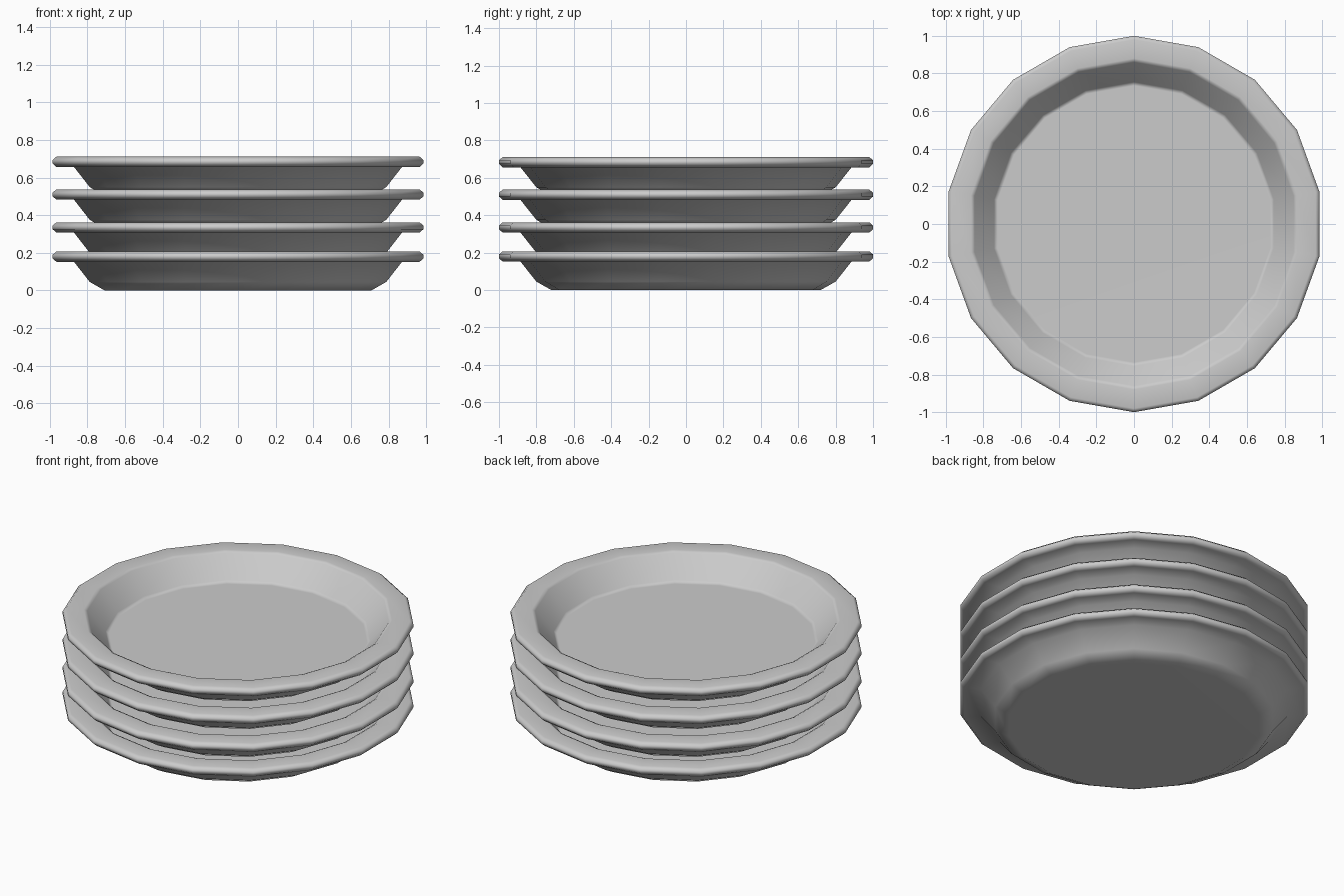
import bpy, bmesh, math

old = bpy.data.objects.get("Cube")
if old:
    bpy.data.objects.remove(old, do_unlink=True)

SIDES = 18

# One plain glaze for the whole stack
glaze = bpy.data.materials.new("light_grey_glaze")
glaze.use_nodes = True
colour = (0.6, 0.6, 0.6, 1)
glaze.diffuse_color = colour
glaze.node_tree.nodes["Principled BSDF"].inputs["Base Color"].default_value = colour

# Radius and height, from the underside out round the rim and into the bowl
PROFILE = [
    (0.72, 0.0), (0.80, 0.045), (0.885, 0.152), (0.98, 0.152),
    (1.0, 0.17), (1.0, 0.19), (0.98, 0.207),
    (0.88, 0.207), (0.86, 0.197), (0.755, 0.075), (0.735, 0.06),
]


def make_plate(name, z):
    bm = bmesh.new()
    rings = []
    for radius, height in PROFILE:
        ring = []
        for i in range(SIDES):
            a = math.pi / 2 + math.tau * i / SIDES
            ring.append(bm.verts.new((radius * math.cos(a), radius * math.sin(a), height)))
        rings.append(ring)
    # Walls and rim
    for low, high in zip(rings, rings[1:]):
        for i in range(SIDES):
            j = (i + 1) % SIDES
            bm.faces.new((low[i], low[j], high[j], high[i]))
    # Underside and bowl floor
    bm.faces.new(rings[0][::-1])
    bm.faces.new(rings[-1])
    bmesh.ops.recalc_face_normals(bm, faces=bm.faces[:])
    mesh = bpy.data.meshes.new(name)
    bm.to_mesh(mesh)
    bm.free()
    mesh.materials.append(glaze)
    plate = bpy.data.objects.new(name, mesh)
    plate.location.z = z
    bpy.context.collection.objects.link(plate)
    # Soft bevels, with flat areas kept flat
    bpy.ops.object.select_all(action="DESELECT")
    plate.select_set(True)
    bpy.context.view_layer.objects.active = plate
    bpy.ops.object.shade_smooth_by_angle(angle=math.radians(65))
    weighted = plate.modifiers.new("flat_area_normals", "WEIGHTED_NORMAL")
    weighted.keep_sharp = True


# Stack of four plates
for number, z in enumerate((0, 0.155, 0.33, 0.504), 1):
    make_plate(f"plate_{number}", z)
